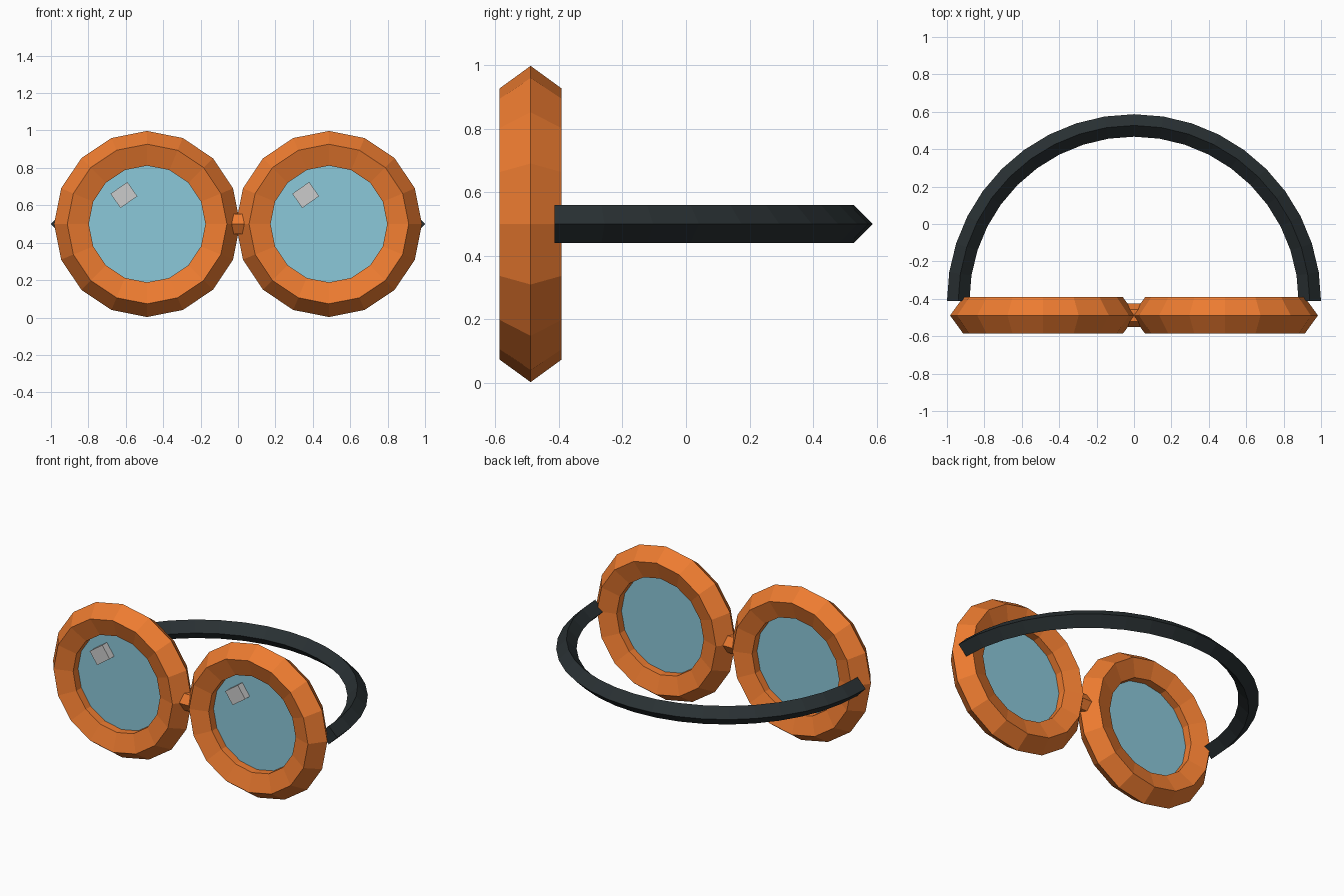
import bpy, bmesh, math
from mathutils import Vector

if "Cube" in bpy.data.objects:
    bpy.data.objects.remove(bpy.data.objects["Cube"])

CX, CY, CZ = 0.486, -0.489, 0.5   # rim centre (mirrored in x)


def material(name, rgb):
    m = bpy.data.materials.new(name)
    m.diffuse_color = (*rgb, 1)
    m.use_nodes = True
    m.node_tree.nodes["Principled BSDF"].inputs["Base Color"].default_value = m.diffuse_color
    return m


orange = material("orange_plastic", (0.85, 0.2, 0.03))
blue = material("blue_lens", (0.26, 0.58, 0.7))
black = material("black_rubber", (0.022, 0.03, 0.033))


def finish(obj, name, mat=None):
    obj.name = name
    if mat:
        obj.data.materials.append(mat)
    return obj


# Per side: faceted rim, lens disc and glint block
for side, sx in (("left", -1), ("right", 1)):
    bpy.ops.mesh.primitive_torus_add(
        major_segments=16, minor_segments=5, major_radius=0.395, minor_radius=0.1025,
        location=(sx * CX, CY, CZ), rotation=(math.pi / 2, 0, 0))
    finish(bpy.context.object, side + "_rim", orange)

    bpy.ops.mesh.primitive_cylinder_add(
        vertices=16, radius=0.325, depth=0.02,
        location=(sx * CX, CY, CZ), rotation=(math.pi / 2, 0, 0))
    finish(bpy.context.object, side + "_lens", blue)

    bpy.ops.mesh.primitive_cube_add(
        size=1, location=(sx * CX - 0.124, CY - 0.027, CZ + 0.155),
        rotation=(0, math.radians(-35), 0))
    glint = finish(bpy.context.object, side + "_glint")
    glint.scale = (0.11, 0.06, 0.093)

# Nose bridge: hexagonal bar between the rims
bpy.ops.mesh.primitive_cylinder_add(
    vertices=6, radius=0.063, depth=0.16,
    location=(0, CY, CZ), rotation=(0, math.pi / 2, 0))
finish(bpy.context.object, "nose_bridge", orange)

# Head strap: diamond section swept along a half circle
bm = bmesh.new()
R, r, steps = 0.94, 0.06, 20
rings = []
for i in range(steps + 1):
    a = math.pi * i / steps
    out = Vector((math.cos(a), math.sin(a), 0))
    centre = Vector((0, -0.413, CZ)) + out * R
    up = Vector((0, 0, 1))
    rings.append([bm.verts.new(centre + d * r) for d in (out, up, -out, -up)])
for p, q in zip(rings, rings[1:]):
    for k in range(4):
        n = (k + 1) % 4
        bm.faces.new((p[k], p[n], q[n], q[k]))
bm.faces.new(rings[0])
bm.faces.new(rings[-1])
bmesh.ops.recalc_face_normals(bm, faces=bm.faces)
mesh = bpy.data.meshes.new("head_strap")
bm.to_mesh(mesh)
bm.free()
strap = bpy.data.objects.new("head_strap", mesh)
bpy.context.collection.objects.link(strap)
finish(strap, "head_strap", black)
